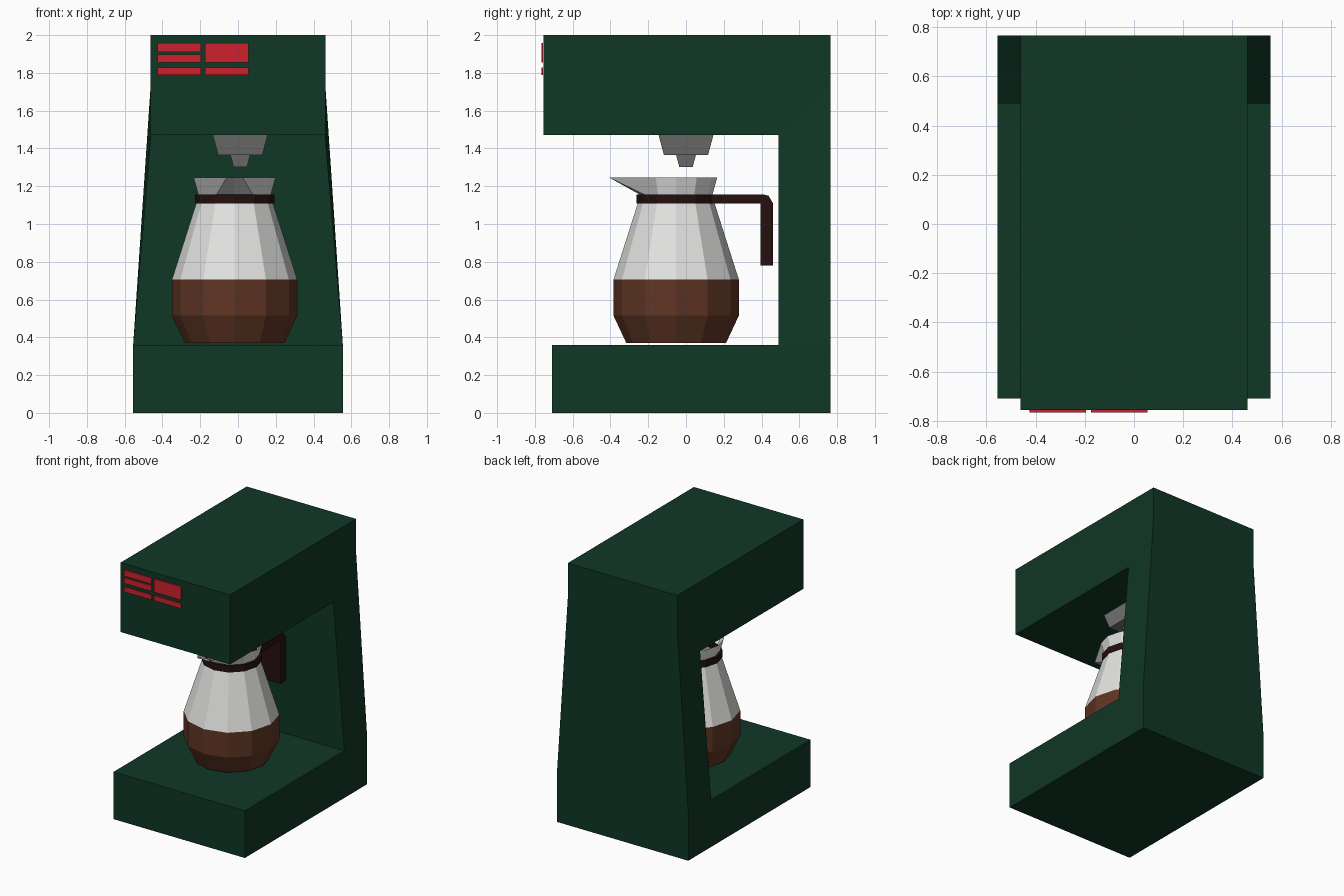
import bpy, bmesh, math

if "Cube" in bpy.data.objects:
    bpy.data.objects.remove(bpy.data.objects["Cube"])

def material(name, rgb):
    m = bpy.data.materials.new(name)
    m.diffuse_color = (*rgb, 1)
    m.use_nodes = True
    m.node_tree.nodes["Principled BSDF"].inputs["Base Color"].default_value = m.diffuse_color
    return m

GREEN = material("dark green", (0.005, 0.038, 0.019))
RED = material("red", (0.62, 0.015, 0.027))
GLASS = material("glass white", (0.76, 0.76, 0.75))
COFFEE = material("coffee brown", (0.115, 0.036, 0.017))
DARK = material("dark handle brown", (0.018, 0.005, 0.004))
GREY = material("nozzle grey", (0.18, 0.18, 0.18))

def make(name, verts, faces, *mats):
    me = bpy.data.meshes.new(name)
    me.from_pydata(verts, [], faces)
    for m in mats:
        me.materials.append(m)
    bm = bmesh.new()
    bm.from_mesh(me)
    bmesh.ops.recalc_face_normals(bm, faces=bm.faces)
    bm.to_mesh(me)
    bm.free()
    ob = bpy.data.objects.new(name, me)
    bpy.context.collection.objects.link(ob)
    return ob

def loft(name, rings, mats, bottom=True, top=True, closed=False):
    """Skin a stack of equal-length rings."""
    n, k = len(rings[0]), len(rings)
    faces = [(i * n + j, i * n + (j + 1) % n,
              (i + 1) % k * n + (j + 1) % n, (i + 1) % k * n + j)
             for i in range(k if closed else k - 1) for j in range(n)]
    if bottom:
        faces.append(tuple(range(n)))
    if top:
        faces.append(tuple(range((k - 1) * n, k * n)))
    return make(name, [p for r in rings for p in r], faces, *mats)

def ring(cx, cy, r, z, n, start=0.0):
    return [(cx + r * math.sin(start + math.tau * i / n),
             cy - r * math.cos(start + math.tau * i / n), z) for i in range(n)]

# Machine body: C-shaped side profile (y, z, half width)
prof = [(-.71, 0, .555), (.765, 0, .555), (.765, .36, .555), (.765, 1.74, .462),
        (.765, 2, .462), (-.755, 2, .462), (-.755, 1.47, .462), (.49, 1.47, .462),
        (.49, .36, .555), (-.71, .36, .555)]
n = len(prof)
verts = [(s * w, y, z) for s in (-1, 1) for y, z, w in prof]
faces = [(i, (i + 1) % n, (i + 1) % n + n, i + n) for i in range(n)]
for o in (0, n):
    for side in ((0, 1, 2, 8, 9), (2, 3, 7, 8), (3, 4, 5, 6, 7)):
        faces.append(tuple(i + o for i in side))
make("machine_body", verts, faces, GREEN)

# Red indicator plates on the front
for x0, x1, z0, z1 in ((-.425, -.195, 1.91, 1.957), (-.425, -.195, 1.855, 1.897),
                       (-.425, -.195, 1.79, 1.828), (-.175, .055, 1.855, 1.957),
                       (-.175, .055, 1.79, 1.828)):
    loft("red_plate", [[(x0, y, z0), (x1, y, z0), (x1, y, z1), (x0, y, z1)]
                       for y in (-.756, -.765)], [RED])

# Drip nozzle: two tapered square blocks
for name, r0, z0, r1, z1 in (("nozzle_upper", .117, 1.365, .145, 1.47),
                             ("nozzle_tip", .036, 1.302, .052, 1.365)):
    q = math.sqrt(2)
    loft(name, [ring(.012, .0, r0 * q, z0, 4, math.pi / 4),
                ring(.012, .0, r1 * q, z1, 4, math.pi / 4)], [GREY])

# Carafe: twelve-sided jug, rim pinched forward into a spout
PX, PY = -.018, -.052
rings = [ring(PX, PY, r, z, 12) for r, z in
         ((.264, .37), (.332, .515), (.332, .705), (.2, 1.12), (.192, 1.155), (.217, 1.245))]
for i, dx in ((0, 0), (1, .043), (11, -.043)):
    rings[-1][i] = (PX + dx, -.405, 1.245)
pot = loft("carafe", rings, [GLASS, COFFEE], top=False)
for p in pot.data.polygons:
    p.material_index = 1 if p.center.z < .705 else 0

# Neck band
loft("carafe_band", [ring(PX, PY, r, z, 12) for r, z in
                     ((.185, 1.108), (.21, 1.108), (.21, 1.157), (.185, 1.157))],
     [DARK], bottom=False, top=False, closed=True)

# Handle: bent strap
strap = [(.12, 1.108), (.395, 1.108), (.395, .78), (.46, .78), (.46, 1.11),
         (.437, 1.15), (.405, 1.157), (.12, 1.157)]
loft("carafe_handle", [[(PX + s * .1, y, z) for y, z in strap] for s in (-1, 1)], [DARK])
